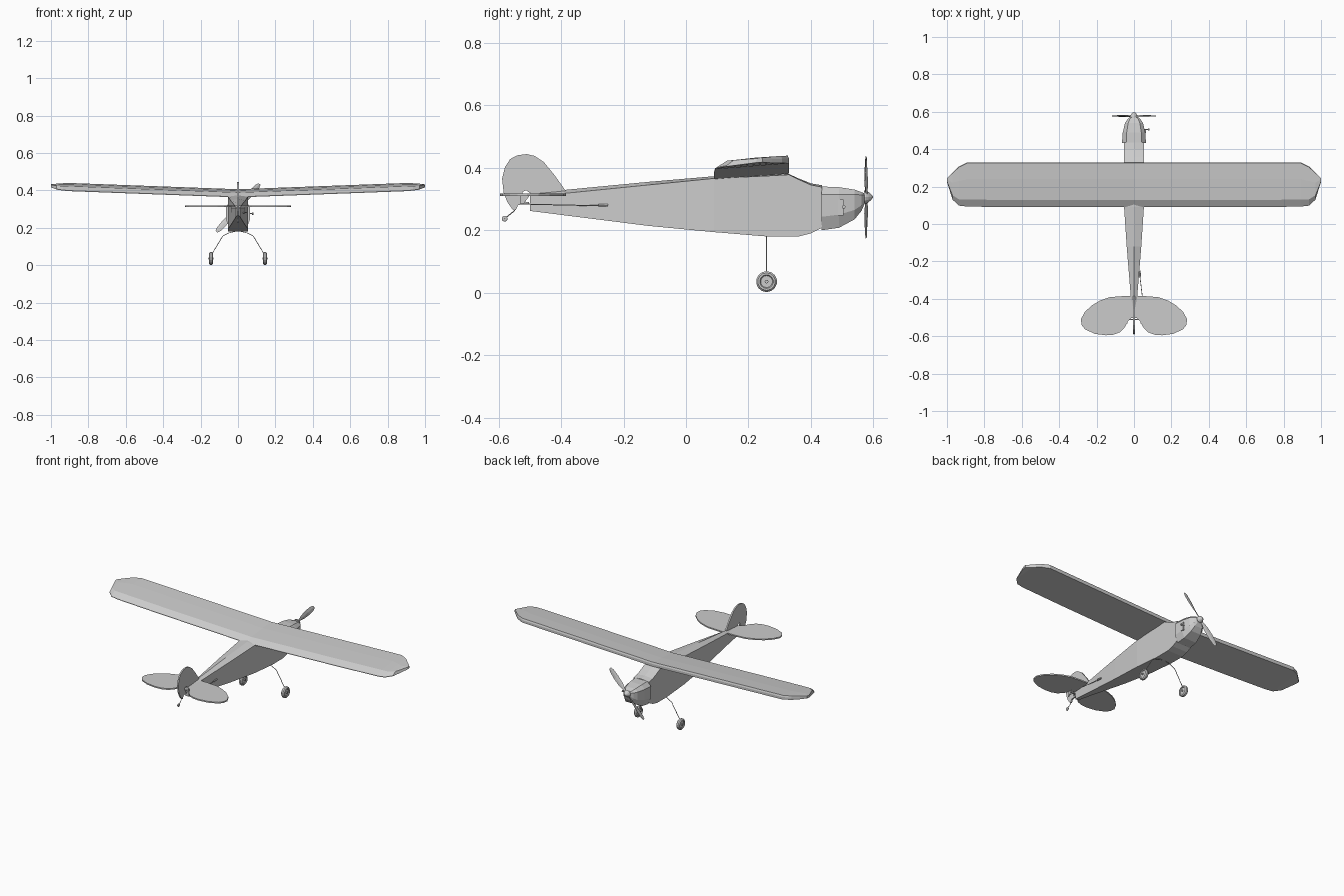
import bpy, bmesh, math
from mathutils import Vector, Matrix

if "Cube" in bpy.data.objects:
    bpy.data.objects.remove(bpy.data.objects["Cube"])


def make(name, bm):
    bmesh.ops.recalc_face_normals(bm, faces=bm.faces)
    me = bpy.data.meshes.new(name)
    bm.to_mesh(me)
    bm.free()
    ob = bpy.data.objects.new(name, me)
    bpy.context.collection.objects.link(ob)
    return ob


def loft(name, rings):
    """Skin a list of equal-length point rings and cap both ends."""
    bm = bmesh.new()
    vs = [[bm.verts.new(p) for p in r] for r in rings]
    n = len(vs[0])
    for a, b in zip(vs, vs[1:]):
        for i in range(n):
            bm.faces.new((a[i], a[(i + 1) % n], b[(i + 1) % n], b[i]))
    bm.faces.new(vs[0])
    bm.faces.new(vs[-1])
    return make(name, bm)


def plate(name, pts, offset):
    """Flat sheet: outline points extruded symmetrically along offset."""
    o = Vector(offset) / 2
    return loft(name, [[Vector(p) - o for p in pts], [Vector(p) + o for p in pts]])


def lathe(name, profile, origin, axis, seg):
    """Revolve (distance, radius) profile about an axis."""
    rot = Vector((0, 0, 1)).rotation_difference(Vector(axis)).to_matrix()
    return loft(name, [[Vector(origin) + rot @ Vector((r * math.cos(t), r * math.sin(t), d))
                        for t in (2 * math.pi * i / seg for i in range(seg))]
                       for d, r in profile])


def wire(name, pts, r):
    cu = bpy.data.curves.new(name, 'CURVE')
    cu.dimensions = '3D'
    cu.bevel_depth = r
    cu.bevel_resolution = 1
    cu.use_fill_caps = True
    sp = cu.splines.new('POLY')
    sp.points.add(len(pts) - 1)
    for q, p in zip(sp.points, pts):
        q.co = (*p, 1)
    ob = bpy.data.objects.new(name, cu)
    bpy.context.collection.objects.link(ob)
    return ob


def box(name, loc, size):
    bm = bmesh.new()
    bmesh.ops.create_cube(bm, size=1, matrix=Matrix.Translation(loc) @ Matrix.Diagonal((*size, 1)))
    return make(name, bm)


def mirrored(pts):
    """Complete a right-half cross-section with its left half."""
    return pts + [(-x, y, z) for x, y, z in reversed(pts) if x > 1e-6]


# Fuselage: y, bottom, side top, ridge, half width
fus = [(-.5, .262, .309, .314, .010), (-.39, .248, .318, .329, .017),
       (-.12, .214, .345, .355, .039), (.09, .194, .366, .373, .053),
       (.26, .18, .374, .377, .053), (.33, .18, .378, .380, .053),
       (.36, .18, .363, .366, .053), (.40, .19, .345, .350, .053),
       (.436, .208, .338, .344, .053)]
loft("fuselage", [mirrored([(w, y, b), (w, y, s), (0, y, t)]) for y, b, s, t, w in fus])

# Engine cowl: y, bottom, lower side, upper side, top, half width
cowl = [(.434, .20, .243, .315, .340, .064), (.49, .208, .25, .315, .338, .060),
        (.54, .235, .265, .315, .330, .048), (.562, .262, .28, .313, .322, .034),
        (.572, .285, .292, .312, .318, .020)]
loft("engine_cowl", [mirrored([(w * .72, y, b), (w, y, l), (w, y, u), (w * .65, y, t)])
                     for y, b, l, u, t, w in cowl])
box("cylinder_head", (.057, .495, .273), (.014, .018, .05))
wire("needle_valve", [(.05, .505, .275), (.082, .505, .275)], .003)
lathe("needle_knob", [(-.004, .006), (.004, .006)], (.078, .505, .275), (1, 0, 0), 8)

# Wing: x, trailing edge, leading edge, thickness; dihedral and incidence in the formula
half = [(0, .09, .33, .025), (.6, .09, .33, .025), (.89, .093, .33, .025),
        (.935, .098, .308, .023), (.97, .130, .275, .020), (1, .225, .245, .014)]


def wing_ring(x, te, le, t):
    base = lambda y: .362 + .08 * (y - .09) + .037 * abs(x) + (.025 - t) * .6
    k = (le - te) / .24
    prof = [(te, 0), (te, .003), (te + .038 * k, t * .93), (te + .15 * k, t + .001),
            (le - .004 * k, t), (le, t * .6), (le, 0)]
    return [(x, y, base(y) + h) for y, h in prof]


loft("wing", [wing_ring(-x, a, b, t) for x, a, b, t in reversed(half[1:])]
     + [wing_ring(*s) for s in half])

# Horizontal tail
hs = [(.13, -.391), (.185, -.411), (.228, -.437), (.265, -.473), (.284, -.51),
      (.280, -.540), (.262, -.563), (.21, -.587), (.15, -.595), (.11, -.592),
      (.075, -.579), (.05, -.553), (.033, -.52), (.015, -.503)]
stab = [(.05, -.385)] + hs
plate("stabilizer", [(x, y, .314) for x, y in stab] +
      [(-x, y, .314) for x, y in reversed(stab)], (0, 0, .008))

# Vertical tail
fin = [(-.385, .326), (-.42, .375), (-.455, .418), (-.485, .438), (-.51, .444),
       (-.54, .440), (-.563, .428), (-.58, .402), (-.589, .365), (-.584, .32),
       (-.572, .29), (-.555, .266), (-.545, .264), (-.538, .281), (-.503, .285),
       (-.503, .290), (-.52, .292), (-.524, .322), (-.512, .328), (-.495, .316)]
plate("fin_and_rudder", [(0, y, z) for y, z in fin], (.009, 0, 0))

# Tail wheel
wire("tail_wheel_wire", [(0, -.55, .28), (0, -.55, .262), (0, -.565, .25), (.004, -.581, .237)], .002)
lathe("tail_wheel", [(-.005, .006), (-.003, .0095), (.003, .0095), (.005, .006)],
      (0, -.581, .237), (1, 0, 0), 10)

# Main gear
wire("gear_wire", [(-.16, .258, .036), (-.142, .258, .038), (-.138, .258, .062),
                   (-.082, .258, .155), (-.05, .258, .172), (0, .258, .184),
                   (.05, .258, .172), (.082, .258, .155), (.138, .258, .062),
                   (.142, .258, .038), (.16, .258, .036)], .002)
for s, side in ((1, "right"), (-1, "left")):
    lathe(side + "_wheel", [(-.007, .019), (-.011, .022), (-.011, .028), (-.005, .0335), (.005, .0335),
                            (.011, .028), (.011, .022), (.007, .019)],
          (s * .145, .258, .0355), (1, 0, 0), 14)
    lathe(side + "_wheel_hub", [(-.013, .006), (.013, .006)], (s * .145, .258, .0355), (1, 0, 0), 8)
    # Elevator horn and its pushrod
    plate(side + "_elevator_horn", [(s * .036, -.50, .312), (s * .036, -.53, .312),
                                    (s * .036, -.532, .282), (s * .036, -.522, .282)], (.004, 0, 0))
box("rudder_horn", (0, -.51, .302), (.07, .006, .004))
wire("pushrod", [(.028, -.25, .278), (.046, -.40, .281), (.037, -.53, .284)], .0018)
lathe("pushrod_guide", [(0, .005), (.03, .005)], (.033, -.28, .279), (-.1, 1, 0), 6)

# Propeller: radius, chord, pitch angle
blade = [(.0, .014, 50), (.025, .014, 48), (.06, .030, 36), (.11, .034, 24),
         (.155, .028, 17), (.172, .014, 15)]


def blade_ring(r, c, deg, s):
    a = math.radians(deg)
    turn = Matrix.Rotation(math.radians(42), 3, 'Y')
    out = []
    for u, v in ((-.5, 0), (0, .003), (.5, 0), (0, -.003)):
        p = Vector((c * u * math.cos(a) - v * math.sin(a),
                    (c * u * math.sin(a) + v * math.cos(a)) * .7, r))
        p.x *= s
        p.z *= s
        out.append(turn @ p + Vector((0, .577, .306)))
    return out


for s, n in ((1, "upper"), (-1, "lower")):
    loft(n + "_propeller_blade", [blade_ring(r, c, d, s) for r, c, d in blade])
spin = lathe("spinner", [(0, .021), (.006, .021), (.014, .017), (.022, .010), (.029, .002)],
             (0, .570, .306), (0, 1, 0), 12)
